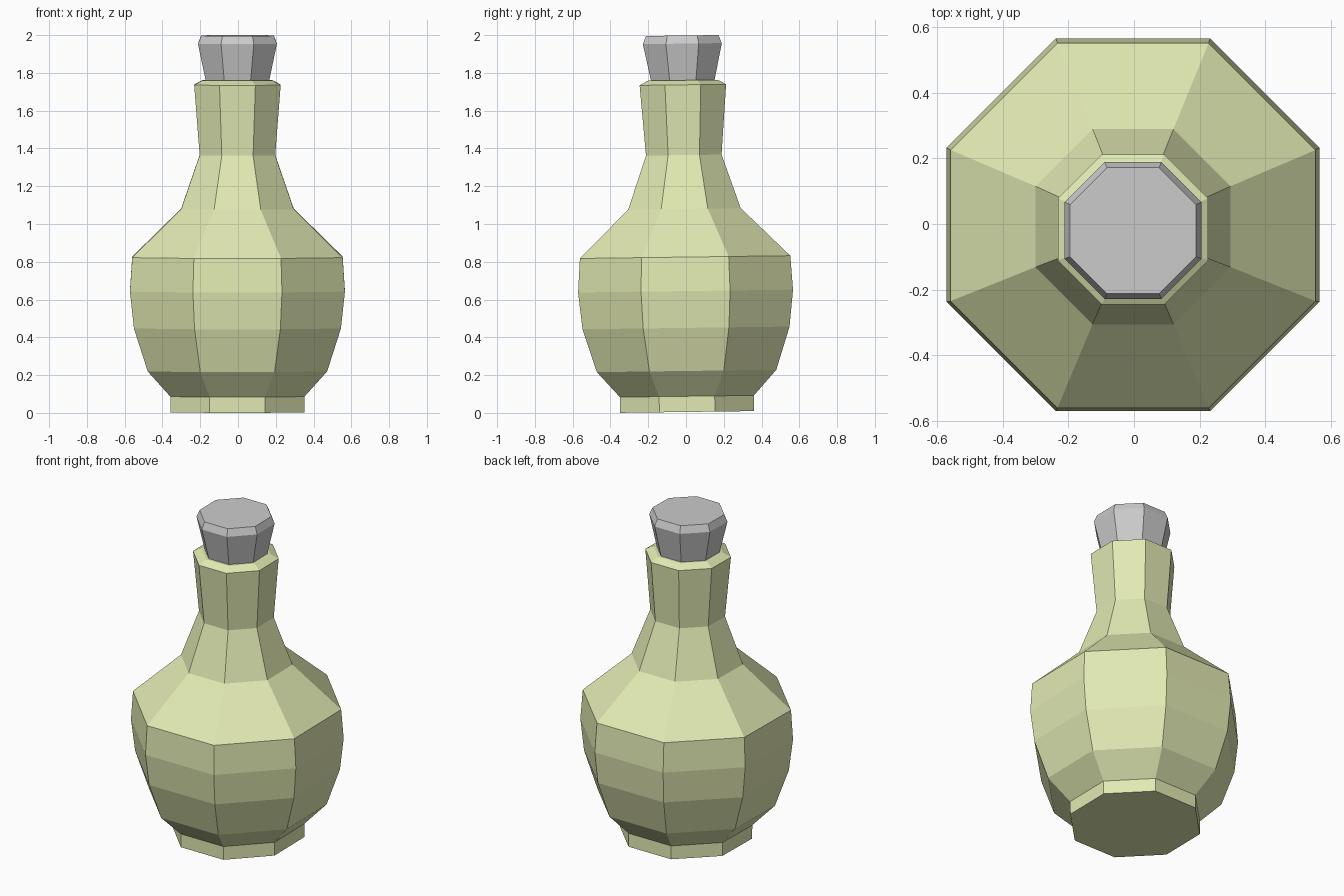
import bpy, bmesh, math
from mathutils import Matrix

if "Cube" in bpy.data.objects:
    bpy.data.objects.remove(bpy.data.objects["Cube"])

SIDES = 8
# slight forward lean of the whole bottle
LEAN = Matrix.Translation((-0.003, 0.006, 0.005)) @ Matrix.Rotation(0.0131, 4, 'X')


def turned(name, profile, color=None):
    """Flat-faced octagonal solid from (half width across flats, height) rings."""
    bm = bmesh.new()
    rings = []
    for half, z in profile:
        r = half / math.cos(math.pi / SIDES)
        rings.append([bm.verts.new((r * math.cos((i + 0.5) * 2 * math.pi / SIDES),
                                    r * math.sin((i + 0.5) * 2 * math.pi / SIDES), z))
                      for i in range(SIDES)])
    for low, high in zip(rings, rings[1:]):
        for i in range(SIDES):
            j = (i + 1) % SIDES
            bm.faces.new((low[i], low[j], high[j], high[i]))
    bm.faces.new(rings[0][::-1])
    bm.faces.new(rings[-1])
    bm.transform(LEAN)
    mesh = bpy.data.meshes.new(name)
    bm.to_mesh(mesh)
    bm.free()
    obj = bpy.data.objects.new(name, mesh)
    bpy.context.collection.objects.link(obj)
    if color:
        mat = bpy.data.materials.new(name + "_color")
        mat.diffuse_color = color
        mat.use_nodes = True
        mat.node_tree.nodes["Principled BSDF"].inputs["Base Color"].default_value = mat.diffuse_color
        mesh.materials.append(mat)
    return obj


# bottle: foot, belly, shoulder, neck and sloped rim
turned("bottle", [(0.355, 0.0), (0.355, 0.083), (0.475, 0.217), (0.548, 0.445),
                  (0.569, 0.64), (0.557, 0.82), (0.298, 1.075), (0.2, 1.36),
                  (0.229, 1.732), (0.185, 1.756)], (0.76, 0.82, 0.45, 1))

# tapered stopper with bevelled top
turned("stopper", [(0.165, 1.74), (0.209, 1.95), (0.192, 1.993)])
